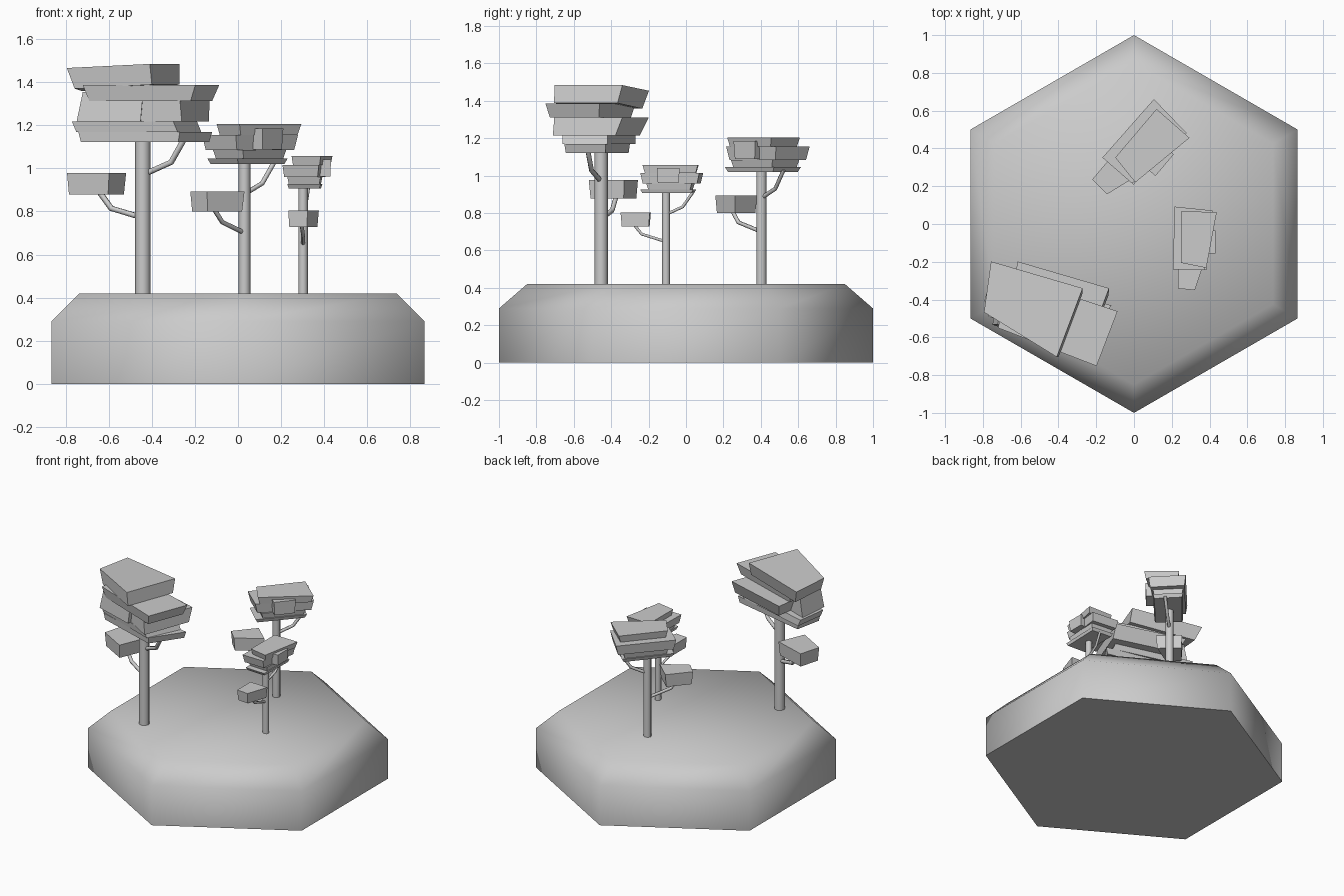
import bpy
from math import cos, sin, pi, radians

if "Cube" in bpy.data.objects:
    bpy.data.objects.remove(bpy.data.objects["Cube"])


def mesh_from_rings(name, rings):
    """Closed solid through stacked rings of equal point count."""
    n = len(rings[0])
    verts = [p for r in rings for p in r]
    faces = [list(range(n))[::-1],
             [(len(rings) - 1) * n + i for i in range(n)]]
    for k in range(len(rings) - 1):
        for i in range(n):
            j = (i + 1) % n
            faces.append([k * n + i, k * n + j, (k + 1) * n + j, (k + 1) * n + i])
    me = bpy.data.meshes.new(name)
    me.from_pydata(verts, [], faces)
    ob = bpy.data.objects.new(name, me)
    bpy.context.collection.objects.link(ob)
    return ob


def ring(n, r, z, cx=0, cy=0):
    return [(cx + r * cos(pi / 2 + 2 * pi * i / n),
             cy + r * sin(pi / 2 + 2 * pi * i / n), z) for i in range(n)]


def smooth(ob, angle):
    bpy.ops.object.select_all(action='DESELECT')
    ob.select_set(True)
    bpy.context.view_layer.objects.active = ob
    bpy.ops.object.shade_smooth_by_angle(angle=radians(angle))


def slab(name, quad, z0, z1, place, shrink=0.92, shift=(0, 0), dz=(0, 0, 0, 0)):
    """Leaf block: clockwise top quad, bottom scaled about its centre."""
    cx = sum(p[0] for p in quad) / 4
    cy = sum(p[1] for p in quad) / 4
    top = [place(x, y, z1 + d) for (x, y), d in zip(quad, dz)][::-1]
    bot = [place(cx + (x - cx) * shrink + shift[0],
                 cy + (y - cy) * shrink + shift[1], z0 + d)
           for (x, y), d in zip(quad, dz)][::-1]
    mesh_from_rings(name, [bot, top])


def branch(name, pts, radius, place):
    cu = bpy.data.curves.new(name, 'CURVE')
    cu.dimensions = '3D'
    cu.bevel_depth = radius
    cu.bevel_resolution = 1
    cu.use_fill_caps = True
    sp = cu.splines.new('POLY')
    sp.points.add(len(pts) - 1)
    for p, q in zip(sp.points, pts):
        p.co = (*place(*q), 1)
    ob = bpy.data.objects.new(name, cu)
    bpy.context.collection.objects.link(ob)


def trunk(name, x, y, r, top):
    smooth(mesh_from_rings(name, [ring(8, r, 0.40, x, y), ring(8, r, top, x, y)]), 50)


# Hexagonal ground block with chamfered rim
base = mesh_from_rings("ground_block",
                       [ring(6, 1, 0), ring(6, 1, 0.29), ring(6, 0.85, 0.42)])
smooth(base, 65)


# Large tree, in world coordinates
def world(x, y, z):
    return (x, y, z)


trunk("large_trunk", -0.442, -0.454, 0.036, 1.15)
crown = [(-.757, -.198), (-.272, -.340), (-.409, -.704), (-.794, -.467)]
slab("large_crown", crown, 1.388, 1.484, world, .93, (.02, -.02), (-.03, 0, 0, -.019))
slab("large_leaf_upper", [(-.66, -.27), (-.087, -.462), (-.198, -.752), (-.72, -.55)],
     1.312, 1.386, world, .9)
slab("large_leaf_middle", [(x + .14, y) for x, y in crown],
     1.216, 1.312, world, .92, (.02, -.03))
slab("large_leaf_front", [(-.70, -.32), (-.435, -.42), (-.44, -.62), (-.72, -.53)],
     1.216, 1.353, world, 1.06, (-.02, 0))
slab("large_leaf_lower", [(-.74, -.27), (-.19, -.42), (-.30, -.66), (-.77, -.49)],
     1.168, 1.216, world, 1.0, (.02, 0))
slab("large_leaf_bottom", [(-.70, -.30), (-.12, -.43), (-.27, -.65), (-.74, -.50)],
     1.122, 1.168, world, .96)
slab("large_low_leaf", [(-.75, -.257), (-.519, -.33), (-.598, -.52), (-.793, -.41)],
     0.879, 0.977, world, .93)
branch("large_branch_right", [(-.44, -.454, .97), (-.31, -.505, 1.028), (-.25, -.525, 1.135)],
       .014, world)
branch("large_branch_left", [(-.44, -.454, .77), (-.588, -.395, .814), (-.65, -.37, .90)],
       .014, world)

# Shared design of the two smaller trees, local to the trunk foot
LEAVES = {
    "crown": ([(.215, .064), (.21, -.168), (-.155, -.100), (-.122, .066)], .735, .785),
    "leaf_upper": ([(.246, .108), (.22, -.14), (-.17, -.09), (-.166, .118)], .665, .735),
    "leaf_front": ([(.09, -.05), (.09, -.16), (-.06, -.16), (-.06, -.05)], .668, .765),
    "leaf_lower": ([(.19, .09), (.17, -.11), (-.13, -.10), (-.12, .09)], .625, .665),
    "leaf_bottom": ([(.20, .09), (.18, -.11), (-.17, -.10), (-.16, .09)], .600, .625),
    "low_leaf": ([(-.10, .084), (-.107, -.09), (-.30, -.025), (-.29, .085)], .380, .473),
}

for name, tx, ty, angle, s in (("medium", .03, .403, 50, 1.0),
                               ("small", .302, -.107, 90, .81)):
    c, sn = cos(radians(angle)), sin(radians(angle))

    def place(u, v, z):
        return (tx + s * (c * u - sn * v), ty + s * (sn * u + c * v), .42 + s * z)

    trunk(name + "_trunk", tx, ty, .027 * s, .42 + s * .615)
    for part, (quad, z0, z1) in LEAVES.items():
        slab(name + "_" + part, quad, z0, z1, place)
    branch(name + "_branch_right", [(0, 0, .46), (.11, -.015, .51), (.18, -.03, .61)],
           .011 * s, place)
    branch(name + "_branch_left", [(0, 0, .28), (-.16, 0, .33), (-.217, .01, .40)],
           .011 * s, place)
